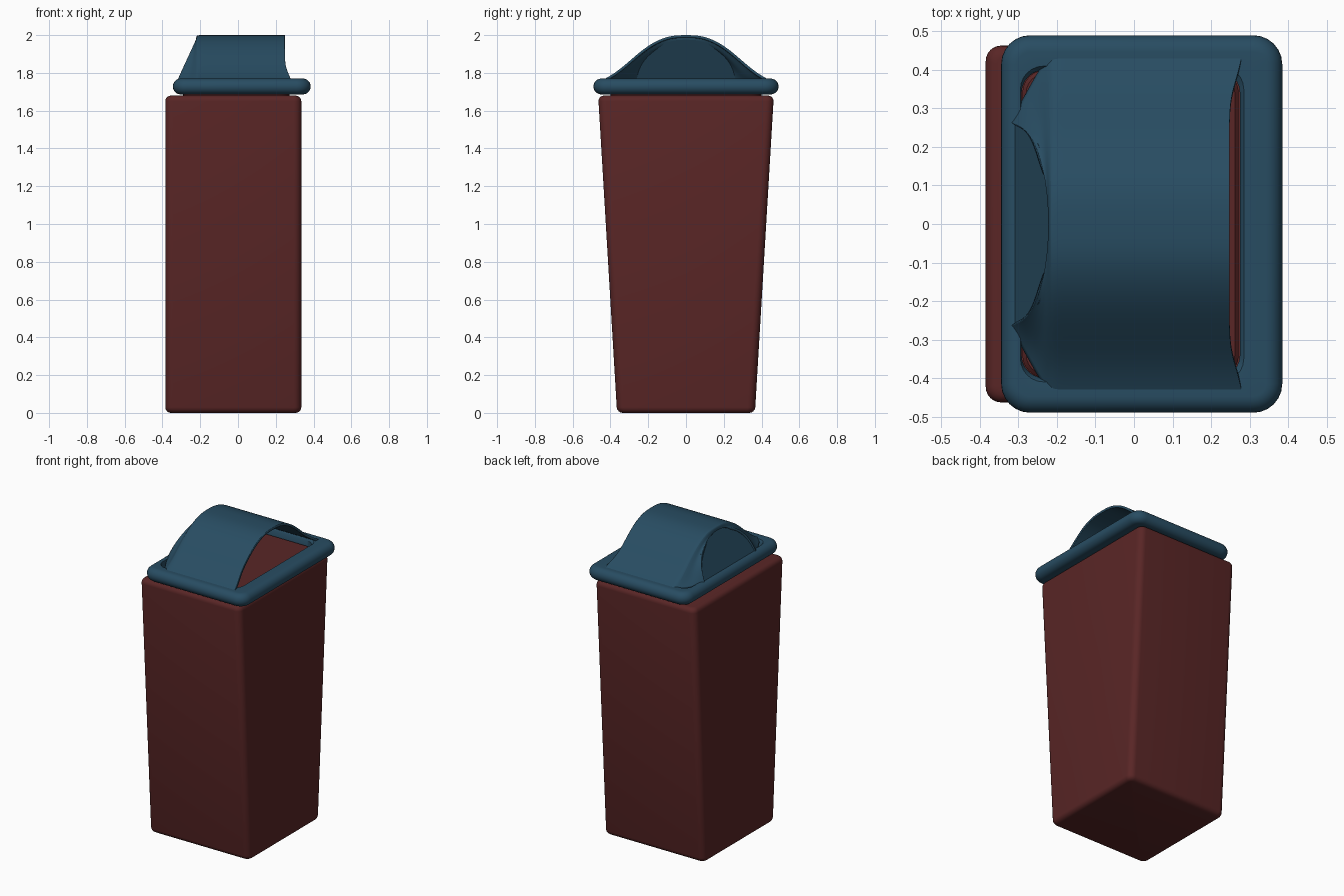
import bpy, math

if "Cube" in bpy.data.objects:
    bpy.data.objects.remove(bpy.data.objects["Cube"])

def material(name, rgb):
    m = bpy.data.materials.new(name)
    m.diffuse_color = (*rgb, 1)
    m.use_nodes = True
    m.node_tree.nodes["Principled BSDF"].inputs["Base Color"].default_value = m.diffuse_color
    return m

RED = material("dark red", (0.100, 0.019, 0.019))
BLUE = material("deep blue", (0.021, 0.073, 0.122))

def make(name, verts, faces, mat, angle=40):
    me = bpy.data.meshes.new(name)
    me.from_pydata(verts, [], faces)
    me.materials.append(mat)
    ob = bpy.data.objects.new(name, me)
    bpy.context.collection.objects.link(ob)
    bpy.ops.object.select_all(action='DESELECT')
    ob.select_set(True)
    bpy.context.view_layer.objects.active = ob
    bpy.ops.object.shade_smooth_by_angle(angle=math.radians(angle))
    return ob

def rounded_rect(x0, x1, hy, r, z, steps=6):
    pts = []
    for k, (cx, cy) in enumerate([(x1 - r, hy - r), (x0 + r, hy - r),
                                  (x0 + r, r - hy), (x1 - r, r - hy)]):
        for s in range(steps + 1):
            a = math.pi / 2 * (k + s / steps)
            pts.append((cx + r * math.cos(a), cy + r * math.sin(a), z))
    return pts

def loft(name, loops, mat, closed=False):
    n, m = len(loops[0]), len(loops)
    verts = [p for l in loops for p in l]
    faces = []
    for i in range(m if closed else m - 1):
        a, b = i * n, (i + 1) % m * n
        faces += [(a + j, a + (j + 1) % n, b + (j + 1) % n, b + j) for j in range(n)]
    if not closed:
        faces += [tuple(reversed(range(n))), tuple(range((m - 1) * n, m * n))]
    return make(name, verts, faces, mat)

# Tapered bin body with softened top and bottom edges
BEV, TOP = 0.03, 1.68
loops = []
for base, flip in ((0.0, False), (TOP, True)):
    for s in range(5):
        a = math.pi / 2 * (s / 4)
        if flip:
            a = math.pi / 2 - a
        d = BEV * (1 - math.sin(a))
        h = BEV * (1 - math.cos(a))
        z = base - h if flip else base + h
        hy = 0.365 + 0.1 * z / TOP
        loops.append(rounded_rect(-0.385 + d, 0.335 - d, hy - d, 0.04 - d * 0.7, z))
loft("bin_body", loops, RED)

# Raised top of the body, seen through the lid opening
loft("body_top_plug", [
    rounded_rect(-0.29, 0.272, 0.40, 0.06, 1.66),
    rounded_rect(-0.29, 0.272, 0.40, 0.06, 1.715),
    rounded_rect(-0.28, 0.262, 0.39, 0.05, 1.725)], RED)

# Lid rim: rounded outer edge around a hole
loops = []
R = 0.042
for s in range(13):
    a = -math.pi / 2 + math.pi * s / 12
    d = R * (1 - math.cos(a))
    loops.append(rounded_rect(-0.345 + d, 0.385 - d, 0.49 - d, 0.075 - d, 1.728 + R * math.sin(a)))
loops.append(rounded_rect(-0.295, 0.285, 0.41, 0.06, 1.768))
loops.append(rounded_rect(-0.292, 0.275, 0.40, 0.06, 1.755))
loops.append(rounded_rect(-0.292, 0.275, 0.40, 0.06, 1.69))
loft("lid_rim", loops, BLUE, closed=True)

# Arched lid hood: bell-shaped section, closing in to a slanted opening at the left
half = [(0, 2.0), (0.06, 1.999), (0.12, 1.986), (0.19, 1.952), (0.26, 1.898),
        (0.33, 1.835), (0.39, 1.79), (0.45, 1.758)]
section = [(-y, z) for y, z in reversed(half[1:])] + half
N = len(section)

def opening(k, scale=1.0):
    t = math.pi * (k / (N - 1) - 0.5)
    y = 0.262 * scale * math.sin(t)
    z = 1.755 + 0.222 * scale * max(0, math.cos(t)) ** 0.85
    return (-0.222 - 0.46 * (1.977 - z), y, z)

rows = []
for x in (0.248, 0.24, 0.1, -0.08, -0.2, -0.218):
    flare = 0.035 if x > 0.2 else 0
    rows.append([(x + flare * max(0, (1.84 - z) / 0.08), y, z) for y, z in section])
# the left rows blend from the hood section to the opening outline
for f in (0.5, 0.93, 1.0):
    row = []
    for k, (y, z) in enumerate(section):
        o = opening(k)
        dip = 0.03 * math.sin(math.pi * f) * (abs(y) / 0.45)
        row.append((-0.22 + (o[0] + 0.22) * f, y + (o[1] - y) * f,
                    max(1.755, z + (o[2] - z) * f - dip)))
    rows.append(row)
verts = [p for r in rows for p in r]
faces = [(i * N + j, i * N + j + 1, (i + 1) * N + j + 1, (i + 1) * N + j)
         for i in range(len(rows) - 1) for j in range(N - 1)]
hood = make("lid_hood", verts, faces, BLUE, 50)
sub = hood.modifiers.new("smooth", 'SUBSURF')
sub.levels = sub.render_levels = 2
sol = hood.modifiers.new("thickness", 'SOLIDIFY')
sol.thickness = 0.014
sol.offset = -1

# Slanted flap closing the left opening, set slightly inwards
pts = [opening(k, 1.0) for k in range(N)]
flap = [(x + 0.008, y, z) for x, y, z in pts]
back = [(x + 0.018, y, z) for x, y, z in pts]
loft("lid_flap", [flap, back], BLUE)
